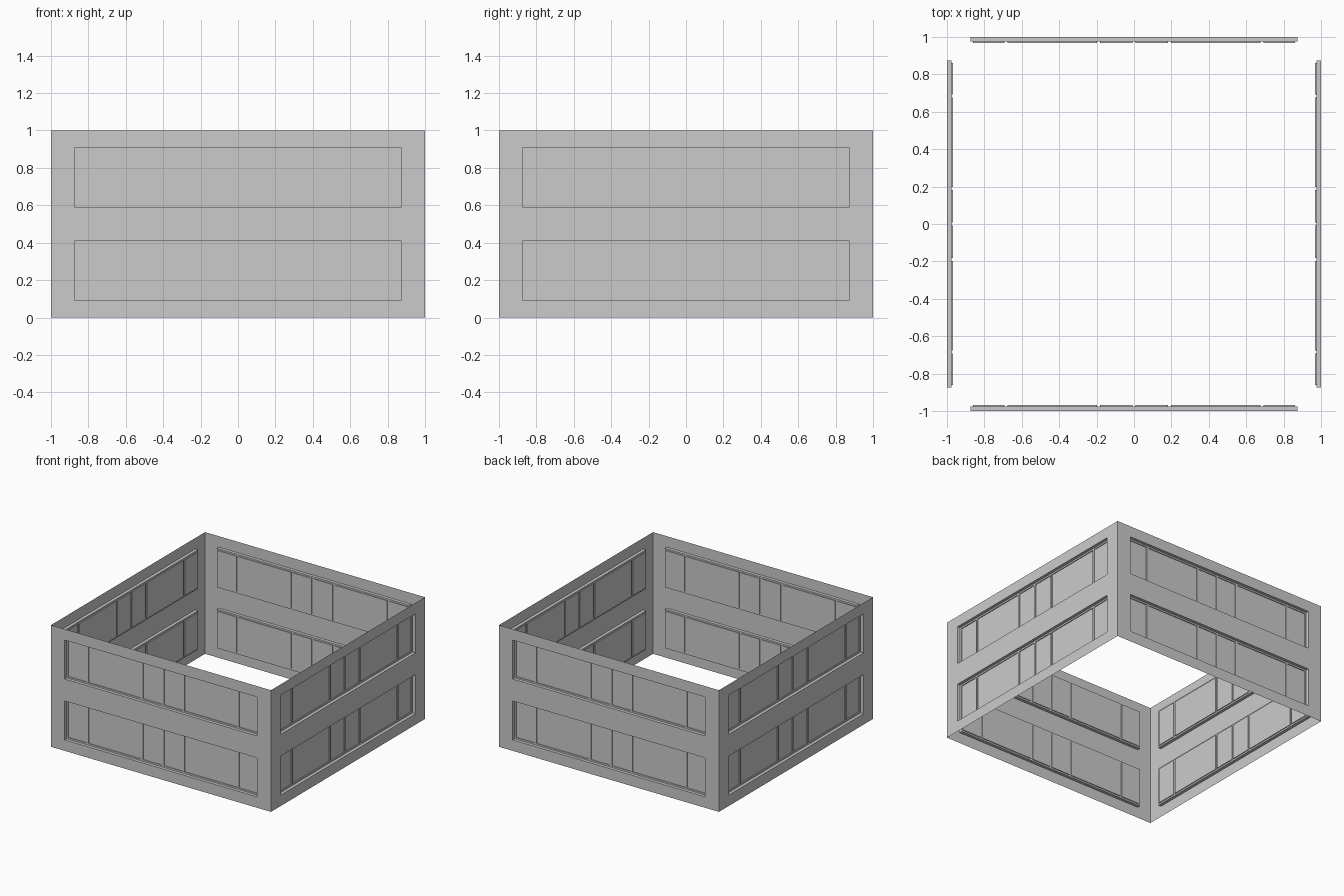
import bpy
import bmesh
import math

cube = bpy.data.objects.get("Cube")
if cube:
    bpy.data.objects.remove(cube, do_unlink=True)

HALF = 1.0           # half the width of the building
OPEN_X = 0.875       # half the width of a window band
OPENINGS = [(0.09, 0.41), (0.59, 0.91)]
FRAME_DEPTH = 0.025  # window frame behind the wall face
PANE_DEPTH = 0.032   # panes behind the wall face
RIM = 0.013          # frame width around the panes
BAR = 0.016          # width of the bars between panes
BAR_X = [-0.684, -0.19, 0, 0.19, 0.684]

grey = bpy.data.materials.new("wall_grey")
grey.use_nodes = True
colour = (0.6, 0.6, 0.6, 1)
grey.diffuse_color = colour
shader = next(n for n in grey.node_tree.nodes if n.type == 'BSDF_PRINCIPLED')
shader.inputs["Base Color"].default_value = colour
shader.inputs["Roughness"].default_value = 0.8


def quad(bm, points):
    bm.faces.new([bm.verts.new(p) for p in points])


def rect(x0, x1, z0, z1, depth):
    """Corners of an upright rectangle facing the front."""
    y = -HALF + depth
    return [(x0, y, z0), (x1, y, z0), (x1, y, z1), (x0, y, z1)]


def reveal(bm, x0, x1, z0, z1, near, far):
    """Four side faces leading from one depth to another."""
    a, b = rect(x0, x1, z0, z1, near), rect(x0, x1, z0, z1, far)
    for i in range(4):
        j = (i + 1) % 4
        quad(bm, [a[i], a[j], b[j], b[i]])


def sheet(bm, xs, zs, depth):
    """Flat grid with a hole in every cell whose indices are both odd."""
    for i in range(len(xs) - 1):
        for k in range(len(zs) - 1):
            if not (i % 2 and k % 2):
                quad(bm, rect(xs[i], xs[i + 1], zs[k], zs[k + 1], depth))


def finish(bm, name):
    bmesh.ops.remove_doubles(bm, verts=bm.verts, dist=0.0005)
    mesh = bpy.data.meshes.new(name)
    bm.to_mesh(mesh)
    bm.free()
    mesh.materials.append(grey)
    return mesh


# Wall sheet with two long openings and their reveals
bm = bmesh.new()
levels = [0] + [z for pair in OPENINGS for z in pair] + [HALF]
sheet(bm, [-HALF, -OPEN_X, OPEN_X, HALF], levels, 0)
for z0, z1 in OPENINGS:
    reveal(bm, -OPEN_X, OPEN_X, z0, z1, 0, FRAME_DEPTH)
wall = finish(bm, "wall")

# Window bands: a thin frame with panes set behind it
bm = bmesh.new()
xs = [-OPEN_X, -OPEN_X + RIM]
for x in BAR_X:
    xs += [x - BAR / 2, x + BAR / 2]
xs += [OPEN_X - RIM, OPEN_X]
for z0, z1 in OPENINGS:
    low, high = z0 + RIM, z1 - RIM
    sheet(bm, xs, [z0, low, high, z1], FRAME_DEPTH)
    for x0, x1 in zip(xs[1:-1:2], xs[2::2]):
        reveal(bm, x0, x1, low, high, FRAME_DEPTH, PANE_DEPTH)
        quad(bm, rect(x0, x1, low, high, PANE_DEPTH))
windows = finish(bm, "windows")

# The same side repeated four times around the building
for i, side in enumerate(["front", "left", "back", "right"]):
    for part, mesh in (("wall", wall), ("windows", windows)):
        obj = bpy.data.objects.new(f"{side}_{part}", mesh)
        obj.rotation_euler.z = i * math.pi / 2
        bpy.context.collection.objects.link(obj)
